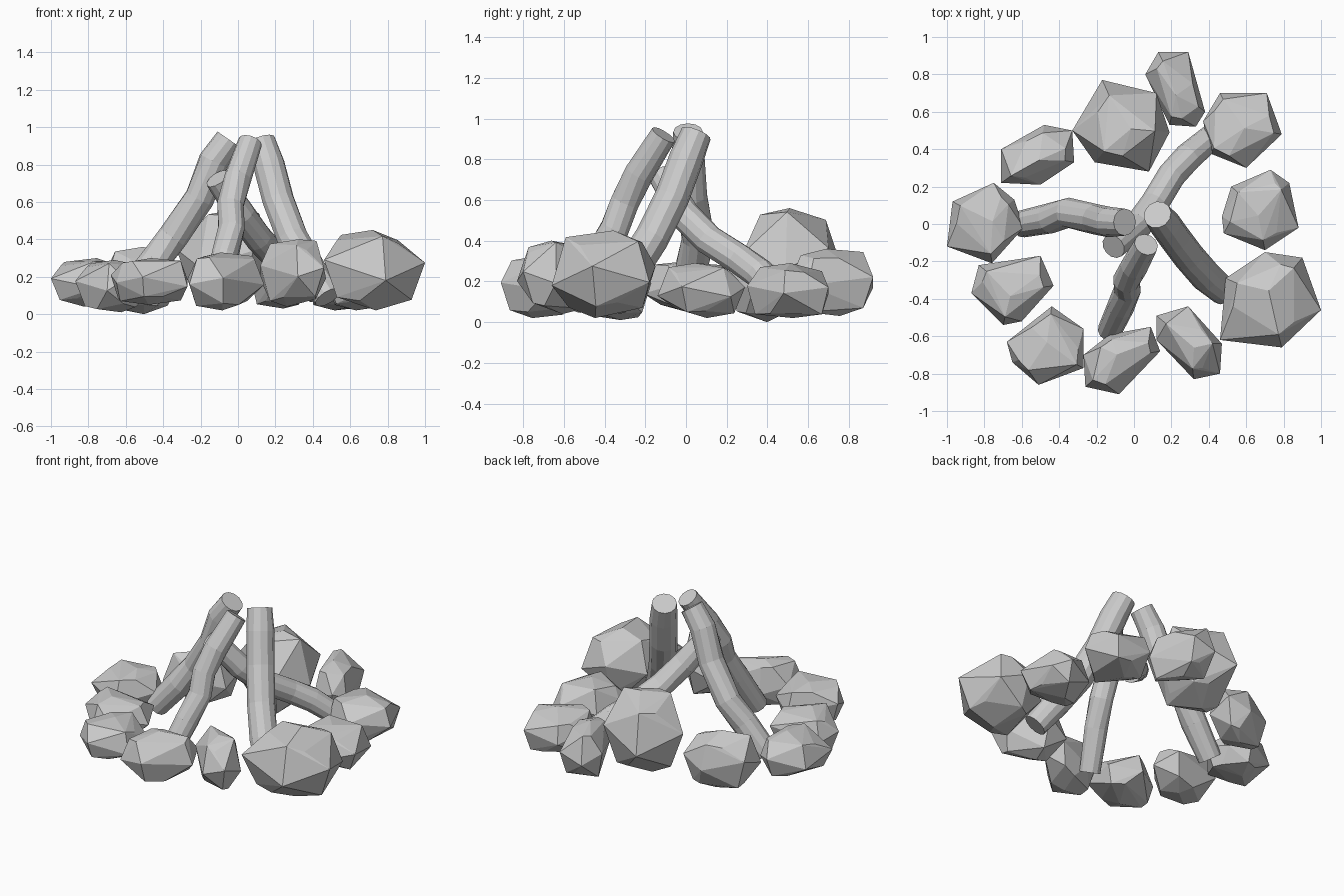
import bpy, bmesh, math, random
from mathutils import Vector

random.seed(7)


def finish(name, bm):
    bmesh.ops.recalc_face_normals(bm, faces=bm.faces[:])
    me = bpy.data.meshes.new(name)
    bm.to_mesh(me)
    bm.free()
    ob = bpy.data.objects.new(name, me)
    bpy.context.collection.objects.link(ob)
    return ob


# Faceted stone: hull of a wide footprint and smaller top and bottom rings
def stone(name, z0, z1, spread, *outline):
    bm = bmesh.new()
    pts = [Vector((x, y, 0)) for x, y in outline]
    c = sum(pts, Vector()) / len(pts)
    n, h = len(pts), z1 - z0
    rnd = random.uniform

    def add(p, t):
        bm.verts.new((p.x, p.y, z0 + t * h))

    for i, p in enumerate(pts):
        mid = (p + pts[(i + 1) % n]) / 2
        add(p, (0.42 if i % 2 else 0.6) + rnd(-0.06, 0.06))
        if i % 2 == 0:
            add(c + (mid - c) * spread * 1.05, 0.88 + rnd(-0.06, 0.06))
            add(c + (p - c) * spread, 0.1 + rnd(-0.04, 0.08))
        else:
            add(c + (p - c) * spread, 0.9 + rnd(-0.05, 0.08))
            add(c + (mid - c) * spread, 0.1 + rnd(-0.05, 0.08))
    k = random.randrange(n)
    add(c + (pts[k] - c) * 0.15, 1.0)
    add(c + (pts[(k + 3) % n] - c) * 0.2, 0.0)
    res = bmesh.ops.convex_hull(bm, input=bm.verts[:])
    junk = {v for v in res['geom_interior'] + res['geom_unused']
            if isinstance(v, bmesh.types.BMVert)}
    bmesh.ops.delete(bm, geom=list(junk), context='VERTS')
    bmesh.ops.dissolve_limit(bm, angle_limit=math.radians(5),
                             verts=bm.verts[:], edges=bm.edges[:])
    return finish(name, bm)


# Bent log: round section swept along a few points
def log(name, radius, *path, sides=12):
    bm = bmesh.new()
    pts = [Vector(p) for p in path]
    rings = []
    for i, p in enumerate(pts):
        a, b = pts[max(i - 1, 0)], pts[min(i + 1, len(pts) - 1)]
        d = (b - a).normalized()
        side = d.cross(Vector((-d.y, d.x, 0))).normalized()
        up = d.cross(side)
        r = radius * (0.93 if i in (0, len(pts) - 1) else 1.04)
        rings.append([bm.verts.new(p + r * (
            side * math.cos(2 * math.pi * j / sides) + up * math.sin(2 * math.pi * j / sides)))
            for j in range(sides)])
    for r, s in zip(rings, rings[1:]):
        for j in range(sides):
            k = (j + 1) % sides
            bm.faces.new((r[j], r[k], s[k], s[j]))
    bm.faces.new(rings[0])
    bm.faces.new(rings[-1])
    return finish(name, bm)


# Ring of stones
stone("stone_west", 0.04, 0.30, 0.78, (-1.0, -0.12), (-0.97, 0.12), (-0.75, 0.22),
      (-0.64, 0.13), (-0.59, -0.02), (-0.76, -0.21))
stone("stone_northwest", 0.0, 0.36, 0.74, (-0.71, 0.40), (-0.48, 0.53), (-0.33, 0.50),
      (-0.32, 0.33), (-0.5, 0.21), (-0.71, 0.22))
stone("stone_north_large", 0.04, 0.56, 0.68, (-0.33, 0.5), (-0.17, 0.77), (0.12, 0.70),
      (0.19, 0.49), (0.08, 0.28), (-0.21, 0.33))
stone("stone_north_small", 0.03, 0.36, 0.76, (0.06, 0.8), (0.13, 0.92), (0.29, 0.92),
      (0.38, 0.6), (0.33, 0.52), (0.19, 0.53))
stone("stone_northeast", 0.02, 0.29, 0.82, (0.37, 0.55), (0.46, 0.70), (0.71, 0.70),
      (0.79, 0.48), (0.60, 0.30), (0.40, 0.38))
stone("stone_east", 0.02, 0.29, 0.75, (0.47, 0.04), (0.52, 0.2), (0.73, 0.29),
      (0.83, 0.22), (0.88, -0.02), (0.70, -0.14), (0.48, -0.05))
stone("stone_southeast_large", 0.02, 0.45, 0.74, (0.46, -0.62), (0.49, -0.29), (0.70, -0.15),
      (0.90, -0.18), (1.0, -0.46), (0.79, -0.66))
stone("stone_southeast_small", 0.04, 0.40, 0.71, (0.12, -0.62), (0.12, -0.49), (0.29, -0.44),
      (0.47, -0.64), (0.46, -0.80), (0.32, -0.83))
stone("stone_south", 0.02, 0.33, 0.77, (-0.27, -0.7), (-0.13, -0.59), (0.09, -0.55),
      (0.14, -0.68), (-0.08, -0.91), (-0.26, -0.87))
stone("stone_southwest", 0.05, 0.30, 0.82, (-0.68, -0.63), (-0.44, -0.44), (-0.27, -0.56),
      (-0.27, -0.77), (-0.51, -0.86), (-0.65, -0.74))
stone("stone_west_southwest", 0.01, 0.29, 0.76, (-0.87, -0.37), (-0.83, -0.22),
      (-0.5, -0.17), (-0.43, -0.33), (-0.6, -0.52), (-0.70, -0.54))

# Leaning logs
log("log_west", 0.078, (-0.05, 0.01, 0.935), (-0.13, 0.01, 0.82), (-0.205, 0.025, 0.62),
    (-0.35, 0.06, 0.41), (-0.45, 0.03, 0.28), (-0.60, 0.0, 0.10))
log("log_south", 0.070, (0.065, -0.11, 0.92), (0.0, -0.23, 0.73), (-0.04, -0.30, 0.59),
    (-0.035, -0.35, 0.46), (-0.07, -0.44, 0.31), (-0.13, -0.57, 0.08))
log("log_southeast", 0.082, (0.125, 0.05, 0.925), (0.165, 0.0, 0.80), (0.215, -0.07, 0.61),
    (0.29, -0.17, 0.41), (0.385, -0.28, 0.24), (0.48, -0.36, 0.09))
log("log_northeast", 0.073, (-0.11, -0.12, 0.725), (0.02, -0.01, 0.53), (0.11, 0.11, 0.405),
    (0.20, 0.26, 0.31), (0.29, 0.36, 0.24), (0.42, 0.47, 0.12))
